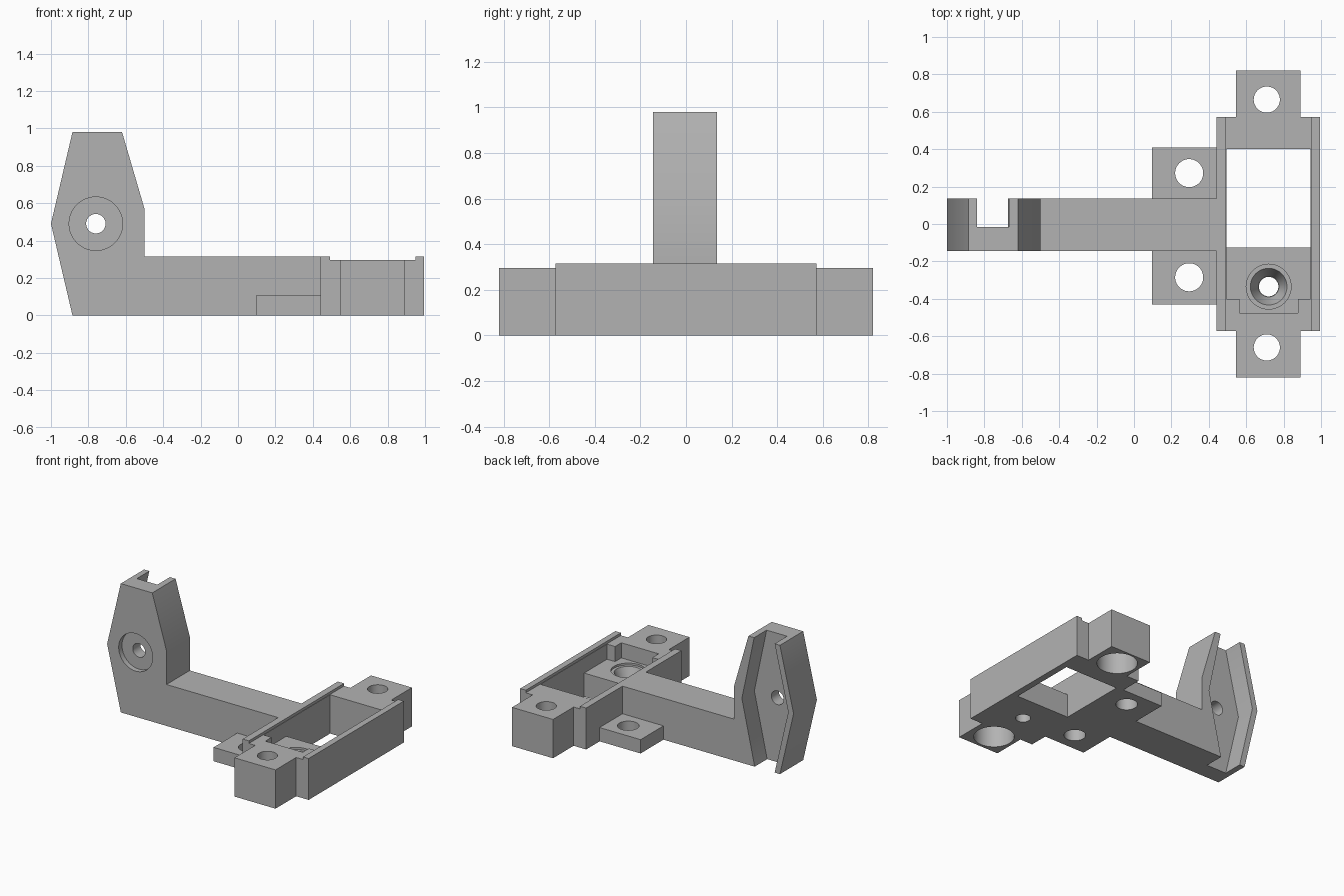
import bpy, bmesh, math
from mathutils import Matrix, Vector

if "Cube" in bpy.data.objects:
    bpy.data.objects.remove(bpy.data.objects["Cube"])

GREY = (0.45, 0.45, 0.45, 1)
grey = bpy.data.materials.new("plain grey")
grey.use_nodes = True
grey.diffuse_color = GREY
grey.node_tree.nodes["Principled BSDF"].inputs["Base Color"].default_value = GREY


def finish(bm, name):
    bmesh.ops.recalc_face_normals(bm, faces=bm.faces)
    mesh = bpy.data.meshes.new(name)
    bm.to_mesh(mesh)
    bm.free()
    mesh.materials.append(grey)
    ob = bpy.data.objects.new(name, mesh)
    bpy.context.collection.objects.link(ob)
    return ob


def prism(name, outline, lo, hi, axis="z"):
    """Extrude an outline along z (points are x, y) or y (points are x, z)."""
    bm = bmesh.new()
    place = (lambda a, b: (a, b, lo)) if axis == "z" else (lambda a, b: (a, lo, b))
    face = bm.faces.new([bm.verts.new(place(a, b)) for a, b in outline])
    ext = bmesh.ops.extrude_face_region(bm, geom=[face])
    step = Vector((0, 0, hi - lo)) if axis == "z" else Vector((0, hi - lo, 0))
    bmesh.ops.translate(bm, vec=step, verts=[v for v in ext["geom"] if isinstance(v, bmesh.types.BMVert)])
    return finish(bm, name)


def box(name, x0, x1, y0, y1, z0, z1):
    return prism(name, [(x0, y0), (x1, y0), (x1, y1), (x0, y1)], z0, z1)


def drill(center, r_low, r_high, lo, hi, axis="z"):
    """Round cutter running from lo to hi along the axis."""
    bm = bmesh.new()
    bmesh.ops.create_cone(bm, cap_ends=True, segments=48, radius1=r_low, radius2=r_high, depth=hi - lo)
    mid = (lo + hi) / 2
    if axis == "z":
        m = Matrix.Translation((center[0], center[1], mid))
    else:
        m = Matrix.Translation((center[0], mid, center[1])) @ Matrix.Rotation(-math.pi / 2, 4, "X")
    bmesh.ops.transform(bm, matrix=m, verts=bm.verts)
    return finish(bm, "cutter")


def cut(ob, *cutters):
    for c in cutters:
        c.hide_render = True
        mod = ob.modifiers.new("cut", "BOOLEAN")
        mod.operation, mod.solver, mod.object = "DIFFERENCE", "EXACT", c
        bpy.context.view_layer.objects.active = ob
        bpy.ops.object.modifier_apply(modifier=mod.name)
        bpy.data.objects.remove(c)


# Arm with upright hexagonal post
ARM_FRONT, ARM_BACK, TOP, DECK = -0.145, 0.135, 0.315, 0.295
arm = prism("arm_and_post", [(-0.885, 0), (0.44, 0), (0.44, TOP), (-0.5, TOP), (-0.5, 0.57),
                             (-0.62, 0.98), (-0.885, 0.98), (-1, 0.49)], ARM_FRONT, ARM_BACK, "y")
# Channel in the back of the post, flared at mid height
channel = prism("cutter", [(-0.836, -0.02), (-0.677, -0.02), (-0.565, 0.49), (-0.672, 1.0),
                           (-0.836, 1.0), (-0.955, 0.49)], -0.015, 0.2, "y")
pivot = (-0.76, 0.49)
cut(arm, channel,
    drill(pivot, 0.143, 0.143, -0.2, -0.105, "y"),
    drill(pivot, 0.052, 0.052, -0.2, 0.05, "y"))

# Frame deck with an ear at each end
half = [(0.44, 0.572), (0.545, 0.572), (0.545, 0.82), (0.89, 0.82), (0.89, 0.572), (0.995, 0.572)]
frame = prism("frame", half + [(x, -y) for x, y in reversed(half)], 0, DECK)
cut(frame,
    box("cutter", 0.495, 0.945, -0.125, 0.4, -0.1, 0.5),       # open window
    box("cutter", 0.495, 0.945, -0.4, -0.12, 0.18, 0.5),       # sunken shelf
    box("cutter", 0.563, 0.877, -0.475, -0.39, 0.18, 0.5))     # notch behind shelf
for y in (-0.66, 0.665):
    cut(frame, drill((0.71, y), 0.07, 0.07, -0.1, 0.5),
        drill((0.71, y), 0.14, 0.14, -0.1, 0.2))
seat = (0.72, -0.335)
cut(frame, drill(seat, 0.12, 0.12, 0.165, 0.3),
    drill(seat, 0.055, 0.1, 0.06, 0.17),
    drill(seat, 0.052, 0.052, -0.1, 0.1))

# Raised rails along both long sides of the frame
parts = [arm, frame]
for name, x0, x1 in (("inner_rail", 0.44, 0.492), ("outer_rail", 0.948, 0.995)):
    parts.append(box(name, x0, x1, -0.572, 0.572, DECK, TOP))

# Mounting tabs on both sides of the arm
for name, y0, y1, hole in (("front_tab", -0.43, ARM_FRONT, -0.285), ("back_tab", ARM_BACK, 0.41, 0.272)):
    tab = box(name, 0.095, 0.44, y0, y1, 0, 0.105)
    cut(tab, drill((0.295, hole), 0.075, 0.075, -0.1, 0.2))
    parts.append(tab)

# Smooth bores, crisp edges
bpy.ops.object.select_all(action="DESELECT")
for ob in parts:
    ob.select_set(True)
bpy.context.view_layer.objects.active = arm
bpy.ops.object.shade_smooth_by_angle(angle=math.radians(30))
